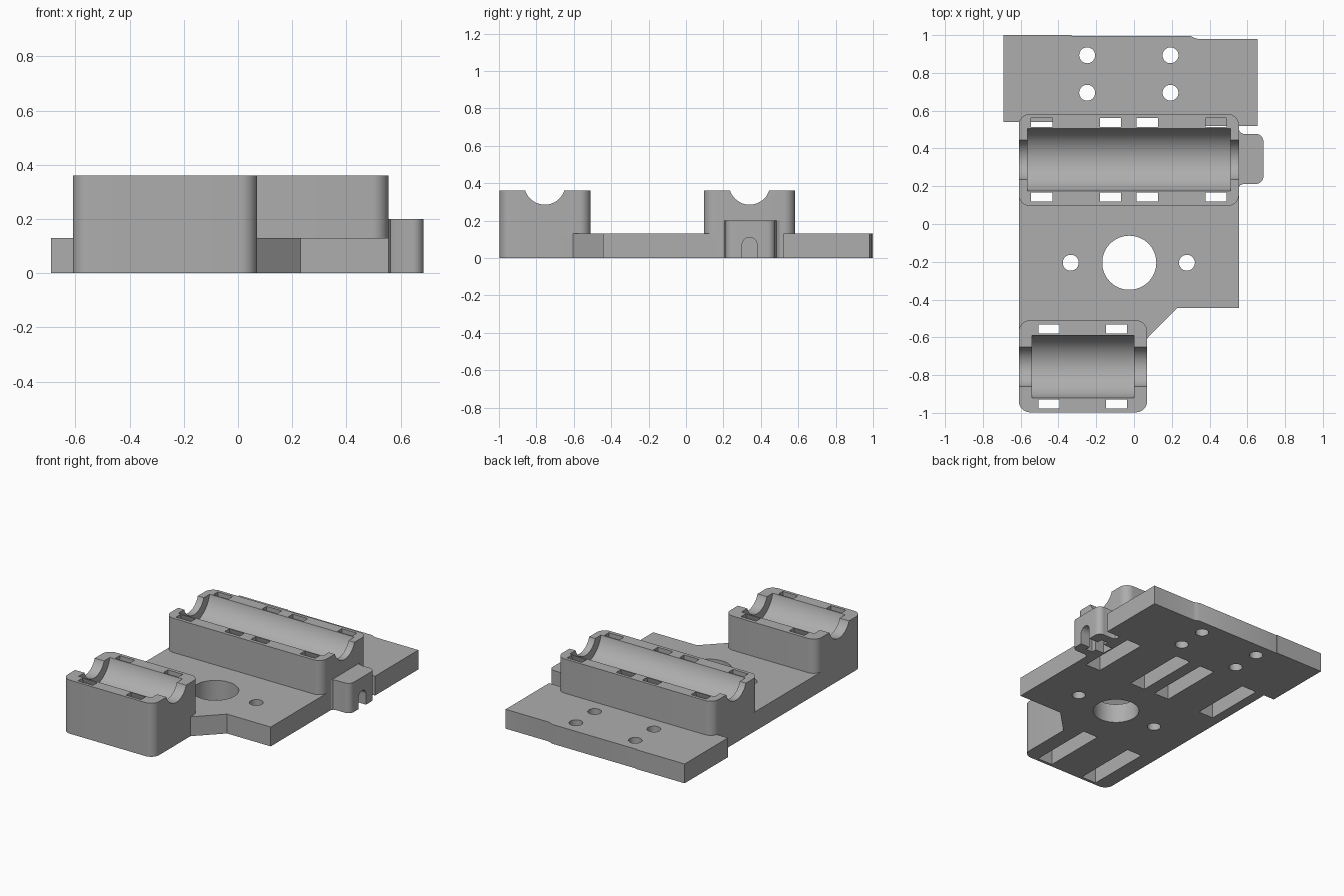
import bpy
import bmesh
import math

if "Cube" in bpy.data.objects:
    bpy.data.objects.remove(bpy.data.objects["Cube"])

GREY = (0.42, 0.42, 0.42, 1)
grey = bpy.data.materials.new("plastic grey")
grey.diffuse_color = GREY
grey.use_nodes = True
grey.node_tree.nodes["Principled BSDF"].inputs["Base Color"].default_value = GREY


def prism(name, points, lo, hi, axis="z"):
    """Extrude an outline along z, or a (y, z) outline along x."""
    def place(u, v, w):
        return (u, v, w) if axis == "z" else (w, u, v)
    bm = bmesh.new()
    rings = [[bm.verts.new(place(u, v, w)) for u, v in points] for w in (lo, hi)]
    bm.faces.new(rings[0][::-1])
    bm.faces.new(rings[1])
    n = len(points)
    for i in range(n):
        j = (i + 1) % n
        bm.faces.new((rings[0][i], rings[0][j], rings[1][j], rings[1][i]))
    bmesh.ops.recalc_face_normals(bm, faces=bm.faces)
    mesh = bpy.data.meshes.new(name)
    bm.to_mesh(mesh)
    bm.free()
    mesh.materials.append(grey)
    obj = bpy.data.objects.new(name, mesh)
    bpy.context.scene.collection.objects.link(obj)
    return obj


def arc(cu, cv, r, start, end, steps):
    angles = [math.radians(start + (end - start) * i / steps) for i in range(steps + 1)]
    return [(cu + r * math.cos(a), cv + r * math.sin(a)) for a in angles]


def circle(cu, cv, r, sides=64):
    return arc(cu, cv, r, 0, 360 - 360 / sides, sides - 1)


def rounded(x0, y0, x1, y1, r):
    return (arc(x1 - r, y1 - r, r, 0, 90, 10) + arc(x0 + r, y1 - r, r, 90, 180, 10)
            + arc(x0 + r, y0 + r, r, 180, 270, 10) + arc(x1 - r, y0 + r, r, 270, 360, 10))


def box(x0, y0, x1, y1):
    return [(x0, y0), (x1, y0), (x1, y1), (x0, y1)]


def cut(obj, cutters):
    bpy.context.view_layer.objects.active = obj
    for cutter in cutters:
        mod = obj.modifiers.new("cut", "BOOLEAN")
        mod.operation = "DIFFERENCE"
        mod.solver = "EXACT"
        mod.object = cutter
        bpy.ops.object.modifier_apply(modifier=mod.name)


TOP, PLATE, AXIS_Z = 0.36, 0.13, 0.395
LEFT, RIGHT = -0.61, 0.555
REAR_Y, FRONT_Y = 0.34, -0.755


def bearing_cutters(y, x0, x1, slots):
    """Bearing trough, narrower rod groove and cable tie channels."""
    tools = [prism("trough_cutter", circle(y, AXIS_Z, 0.169, 96), x0, x1, "x"),
             prism("rod_cutter", circle(y, AXIS_Z, 0.11), -1, 1, "x")]
    channel = arc(y, AXIS_Z, 0.178, 0, -180, 32) + [
        (y - 0.222, AXIS_Z), (y - 0.222, -0.02), (y + 0.222, -0.02), (y + 0.222, AXIS_Z)]
    for x in slots:
        tools.append(prism("tie_cutter", channel, x - 0.056, x + 0.056, "x"))
    return tools


# Cutters
rear_tools = bearing_cutters(REAR_Y, -0.565, 0.51, (-0.488, -0.125, 0.07, 0.435))
front_tools = bearing_cutters(FRONT_Y, -0.54, 0.0, (-0.45, -0.092))
plate_holes = [prism("plate_hole_cutter", circle(x, -0.205, r), -0.1, 0.5)
               for x, r in ((-0.025, 0.143), (-0.335, 0.042), (0.28, 0.042))]
mount_holes = [prism("mount_hole_cutter", circle(x, y, 0.042), -0.1, 0.5)
               for x in (-0.248, 0.193) for y in (0.695, 0.893)]
arch = [(0.30, -0.02), (0.38, -0.02)] + arc(REAR_Y, 0.07, 0.04, 0, 180, 16)
lug_tools = [prism("screw_slot_cutter", arch, 0.5, 0.8, "x"),
             prism("nut_pocket_cutter", box(0.565, 0.265, 0.615, 0.415), -0.02, 0.15)]

# Bearing holders
rear = prism("rear_bearing_holder", rounded(LEFT, 0.095, RIGHT, 0.583, 0.06), 0, TOP)
cut(rear, rear_tools + lug_tools[:1])
front = prism("front_bearing_holder", rounded(LEFT, -0.997, 0.07, -0.51, 0.06), 0, TOP)
cut(front, front_tools)

# Main plate with the slanted corner
plate = prism("main_plate", [
    (LEFT, -0.58), (0.07, -0.605), (0.23, -0.445), (RIGHT, -0.445),
    (RIGHT, 0.17), (LEFT, 0.17)], 0, PLATE)
cut(plate, plate_holes + rear_tools[2:] + front_tools[2:])

# Rear mounting plate, notched around the middle tie channels
mount = prism("rear_mounting_plate", [
    (-0.69, 0.54), (-0.3, 0.54), (-0.3, 0.575), (0.25, 0.575), (0.25, 0.52),
    (0.655, 0.52), (0.655, 0.98), (0.34, 0.98), (0.32, 0.985), (0.3, 0.995),
    (-0.33, 0.995), (-0.33, 1.0), (-0.69, 1.0)], 0, PLATE)
cut(mount, mount_holes)

# Side lug with flared root
lug_outline = ([(0.545, 0.195), (0.555, 0.195), (0.563, 0.206), (0.58, 0.212)]
               + arc(0.645, 0.252, 0.04, 270, 360, 10) + arc(0.645, 0.437, 0.04, 0, 90, 10)
               + [(0.58, 0.477), (0.563, 0.485), (0.555, 0.5), (0.545, 0.5)])
lug = prism("side_lug", lug_outline, 0, 0.2)
cut(lug, lug_tools)

# Remove the cutters and smooth the curved walls
for tool in rear_tools + front_tools + plate_holes + mount_holes + lug_tools:
    bpy.data.objects.remove(tool)
for obj in (rear, front, plate, mount, lug):
    bpy.ops.object.select_all(action="DESELECT")
    obj.select_set(True)
    bpy.context.view_layer.objects.active = obj
    bpy.ops.object.shade_smooth_by_angle(angle=math.radians(30))
